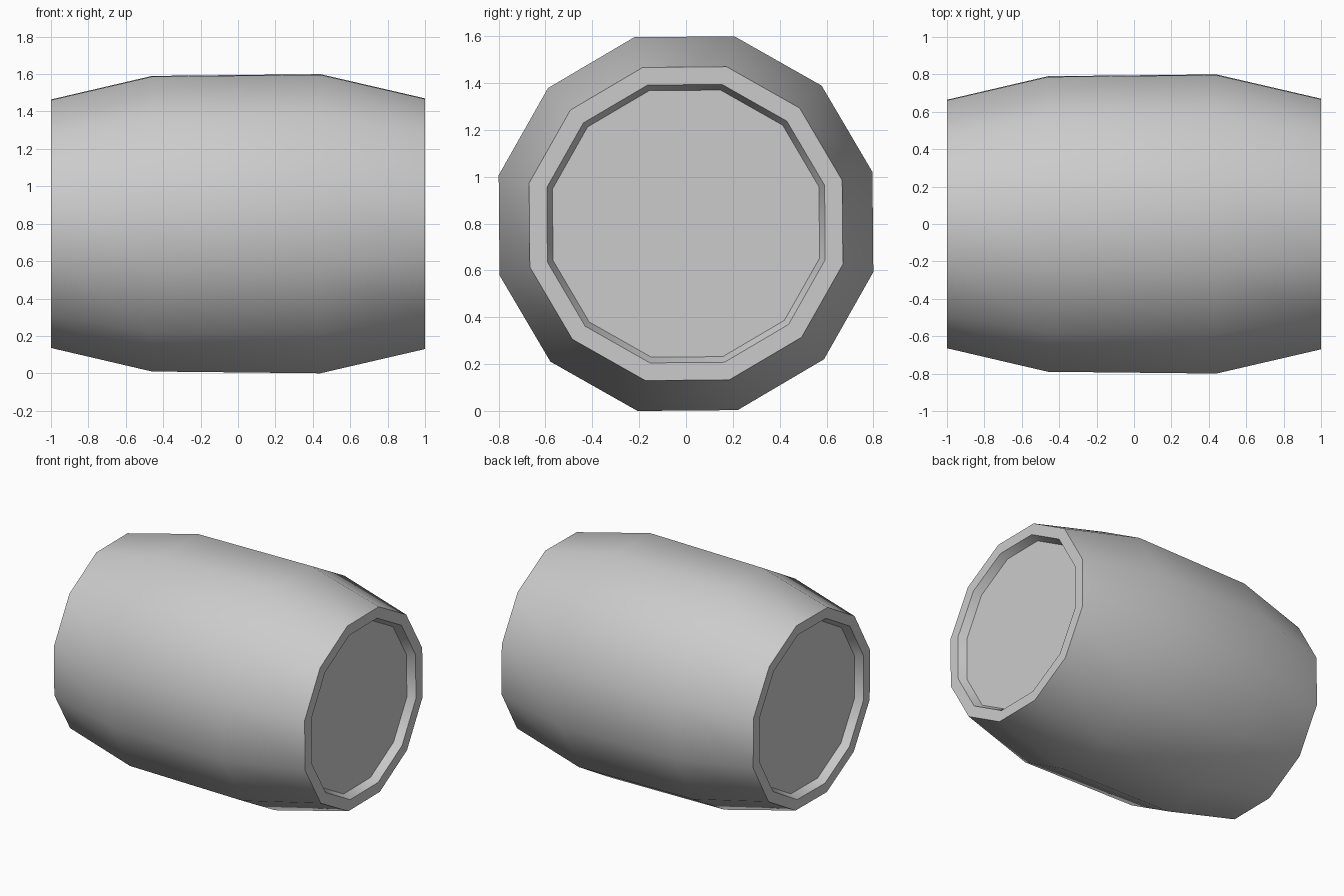
import bpy
import bmesh
from math import cos, sin, pi, radians

if "Cube" in bpy.data.objects:
    bpy.data.objects.remove(bpy.data.objects["Cube"], do_unlink=True)

SIDES = 12
CENTRE_Z = 0.8
TURN = radians(15.5)

grey = bpy.data.materials.new("plain grey")
grey.use_nodes = True
colour = (0.6, 0.6, 0.6, 1)
grey.diffuse_color = colour
grey.node_tree.nodes["Principled BSDF"].inputs["Base Color"].default_value = colour

# Lengthwise profile (x, radius): recessed lid, rim, bulging staves, rim, recessed lid
profile = [(-0.945, 0.587), (-1, 0.612), (-1, 0.686), (-0.46, 0.816),
           (0.44, 0.826), (1, 0.692), (0.945, 0.614 - 0.025), (0.945, 0.589)]
profile[6] = (1, 0.614)

bm = bmesh.new()
rings = []
for x, r in profile:
    angles = [TURN + 2 * pi * i / SIDES for i in range(SIDES)]
    rings.append([bm.verts.new((x, r * cos(a), CENTRE_Z + r * sin(a))) for a in angles])

# Walls between neighbouring rings
for a, b in zip(rings, rings[1:]):
    for i in range(SIDES):
        j = (i + 1) % SIDES
        bm.faces.new((a[i], a[j], b[j], b[i]))

# Flat lids
bm.faces.new(rings[0])
bm.faces.new(rings[-1])
bmesh.ops.recalc_face_normals(bm, faces=bm.faces)

mesh = bpy.data.meshes.new("barrel")
bm.to_mesh(mesh)
bm.free()
mesh.materials.append(grey)
barrel = bpy.data.objects.new("barrel", mesh)
bpy.context.collection.objects.link(barrel)

# Smooth staves with crisp rims
bpy.ops.object.select_all(action="DESELECT")
barrel.select_set(True)
bpy.context.view_layer.objects.active = barrel
bpy.ops.object.shade_smooth_by_angle(angle=radians(40))
